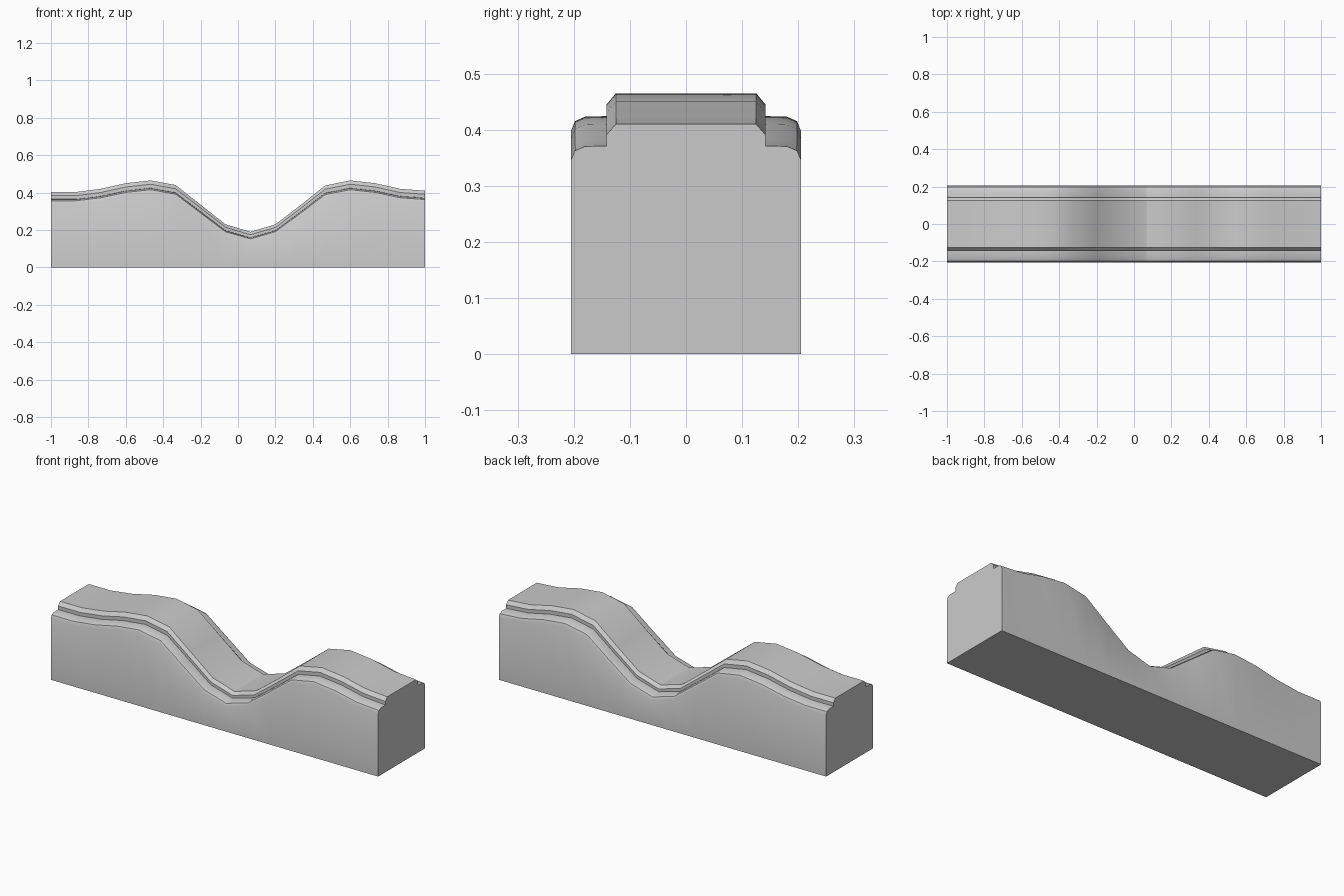
import bpy, bmesh

if "Cube" in bpy.data.objects:
    bpy.data.objects.remove(bpy.data.objects["Cube"])

# Top height at 16 evenly spaced stations along x
heights = [0.403, 0.403, 0.42, 0.45, 0.465, 0.44, 0.335, 0.23,
           0.19, 0.23, 0.332, 0.438, 0.465, 0.45, 0.42, 0.41]

# Half cross-section: (y, drop below the top surface)
half = [(0.205, 0.066), (0.198, 0.049), (0.18, 0.041),
        (0.142, 0.040), (0.142, 0.020), (0.125, 0.0)]


def section(h):
    s = 0.6 + 0.9 * h  # trim thins slightly in the dip
    right = [(0.205, 0.0)] + [(y, h - d * s) for y, d in half]
    return right + [(-y, z) for y, z in reversed(right)]


# Wavy wall with stepped, rounded coping, lofted from end to end
bm = bmesh.new()
rings = []
for i, h in enumerate(heights):
    x = -1 + 2 * i / (len(heights) - 1)
    rings.append([bm.verts.new((x, y, z)) for y, z in section(h)])
for a, b in zip(rings, rings[1:]):
    for j in range(len(a)):
        k = (j + 1) % len(a)
        bm.faces.new((a[j], a[k], b[k], b[j]))
bm.faces.new(rings[0])
bm.faces.new(rings[-1])
bmesh.ops.recalc_face_normals(bm, faces=bm.faces)

mesh = bpy.data.meshes.new("wavy_wall")
bm.to_mesh(mesh)
bm.free()
wall = bpy.data.objects.new("wavy_wall", mesh)
bpy.context.collection.objects.link(wall)
bpy.context.view_layer.objects.active = wall
wall.select_set(True)
bpy.ops.object.shade_smooth_by_angle(angle=0.5)
